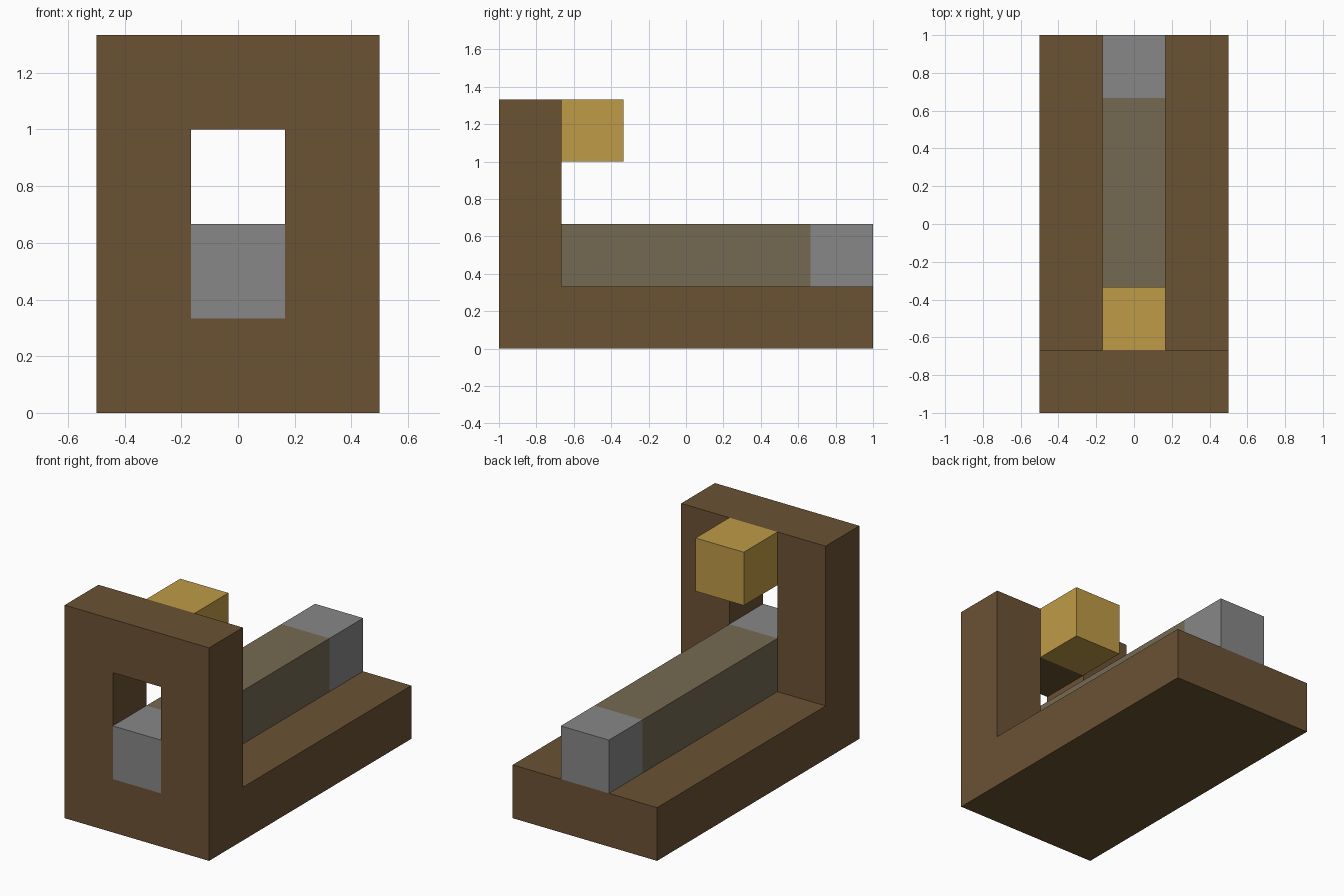
import bpy
import bmesh

cube = bpy.data.objects.get("Cube")
if cube:
    bpy.data.objects.remove(cube, do_unlink=True)

U = 1 / 3  # one block unit


def material(name, r, g, b):
    m = bpy.data.materials.new(name)
    m.use_nodes = True
    m.diffuse_color = (r, g, b, 1)
    m.node_tree.nodes["Principled BSDF"].inputs["Base Color"].default_value = (r, g, b, 1)
    return m


brown = material("brown wood", 0.147, 0.084, 0.034)
grey = material("grey metal", 0.242, 0.242, 0.242)
olive = material("olive brown", 0.178, 0.141, 0.084)
gold = material("gold", 0.515, 0.328, 0.061)


def extrude_profile(name, points, y0, y1, mat):
    """Extrude an x-z outline from y0 to y1."""
    bm = bmesh.new()
    face = bm.faces.new([bm.verts.new((x, y0, z)) for x, z in points])
    result = bmesh.ops.extrude_face_region(bm, geom=[face])
    moved = [v for v in result["geom"] if isinstance(v, bmesh.types.BMVert)]
    bmesh.ops.translate(bm, verts=moved, vec=(0, y1 - y0, 0))
    bmesh.ops.recalc_face_normals(bm, faces=bm.faces)
    mesh = bpy.data.meshes.new(name)
    bm.to_mesh(mesh)
    bm.free()
    mesh.materials.append(mat)
    obj = bpy.data.objects.new(name, mesh)
    bpy.context.collection.objects.link(obj)
    return obj


def block(name, half, z0, z1, y0, y1, mat):
    outline = [(-half, z0), (half, z0), (half, z1), (-half, z1)]
    return extrude_profile(name, outline, y0, y1, mat)


# Floor slab and the upright frame with its open window
block("base", 0.5, 0, U, -1, 1, brown)
half_arch = [(U / 2, 3 * U), (U / 2, U), (0.5, U), (0.5, 4 * U)]
arch = half_arch + [(-x, z) for x, z in reversed(half_arch)]
extrude_profile("front_frame", arch, -1, -2 * U, brown)

# Long beam: olive middle with grey ends
beam = block("beam", U / 2, U, 2 * U, -1, 1, grey)
beam.data.materials.append(olive)
bm = bmesh.new()
bm.from_mesh(beam.data)
for y in (-2 * U, 2 * U):
    bmesh.ops.bisect_plane(bm, geom=bm.verts[:] + bm.edges[:] + bm.faces[:],
                           plane_co=(0, y, 0), plane_no=(0, 1, 0))
for f in bm.faces:
    f.material_index = int(abs(f.calc_center_median().y) < U)
bm.to_mesh(beam.data)
bm.free()

# Gold block fixed behind the top of the frame
block("gold_block", U / 2, 3 * U, 4 * U, -2 * U, -U, gold)
